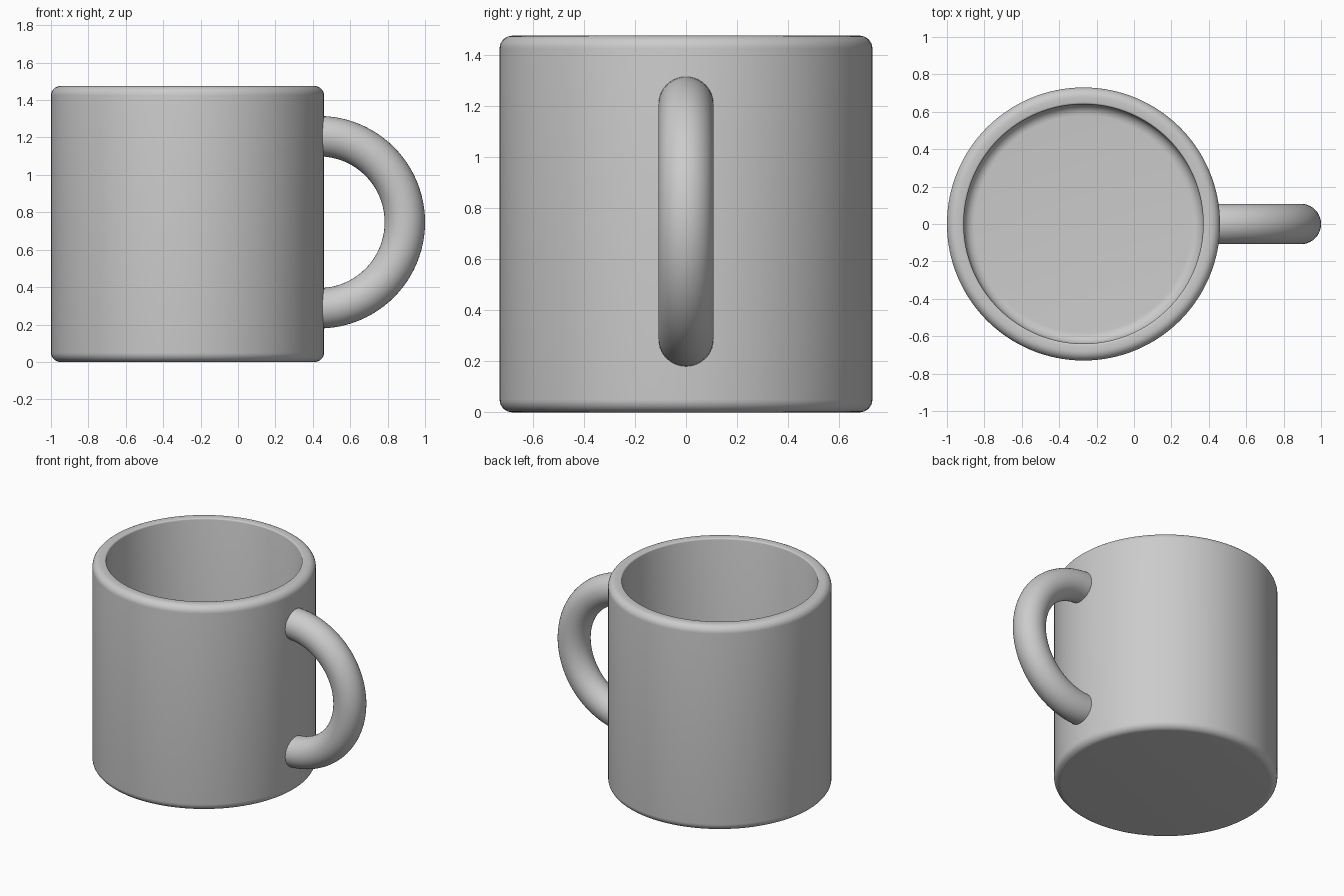
import bpy, bmesh
from math import sin, cos, pi, radians

if "Cube" in bpy.data.objects:
    bpy.data.objects.remove(bpy.data.objects["Cube"])

CX, R, R_IN, H = -0.27, 0.73, 0.64, 1.475
FLOOR = 0.09


def arc(cx, cz, r, a0, a1, n=8):
    """Points of a fillet in the radius/height plane, angles in degrees."""
    return [(cx + r * cos(radians(a0 + (a1 - a0) * i / n)),
             cz + r * sin(radians(a0 + (a1 - a0) * i / n))) for i in range(n + 1)]


def skin(name, rings, cap_start, cap_end):
    """Bridge closed rings of points into one smooth object."""
    bm = bmesh.new()
    loops = [[bm.verts.new(p) for p in ring] for ring in rings]
    for a, b in zip(loops, loops[1:]):
        for i in range(len(a)):
            j = (i + 1) % len(a)
            bm.faces.new((a[i], a[j], b[j], b[i]))
    if cap_start:
        bm.faces.new(loops[0][::-1])
    if cap_end:
        bm.faces.new(loops[-1])
    bmesh.ops.recalc_face_normals(bm, faces=bm.faces)
    me = bpy.data.meshes.new(name)
    bm.to_mesh(me)
    bm.free()
    ob = bpy.data.objects.new(name, me)
    bpy.context.collection.objects.link(ob)
    bpy.ops.object.select_all(action='DESELECT')
    ob.select_set(True)
    bpy.context.view_layer.objects.active = ob
    bpy.ops.object.shade_smooth_by_angle(angle=radians(35))
    return ob


# Mug body: lathed wall with rounded base, rim and inner floor corner
F = 0.05
profile = (arc(R - F, F, F, -90, 0) + arc(R - F, H - F, F, 0, 90)
           + arc(R_IN + 0.01, H - 0.01, 0.01, 90, 180, 3)
           + arc(R_IN - 0.06, FLOOR + 0.06, 0.06, 0, -90))
N = 128
skin("mug_body",
     [[(CX + r * cos(2 * pi * i / N), r * sin(2 * pi * i / N), z) for i in range(N)]
      for r, z in profile], True, True)

# Handle: half ring whose ends are buried in the wall
HX, HZ, MAJOR, TUBE = 0.432, 0.747, 0.46, 0.108
path = [(HX - 0.02, HZ - MAJOR, -pi / 2)]
path += [(HX + MAJOR * cos(a), HZ + MAJOR * sin(a), a)
         for a in (-pi / 2 + pi * i / 48 for i in range(49))]
path += [(HX - 0.02, HZ + MAJOR, pi / 2)]
M = 40
skin("handle",
     [[(x + TUBE * cos(t) * cos(a), TUBE * sin(t), z + TUBE * cos(t) * sin(a))
       for t in (2 * pi * k / M for k in range(M))] for x, z, a in path], True, True)
